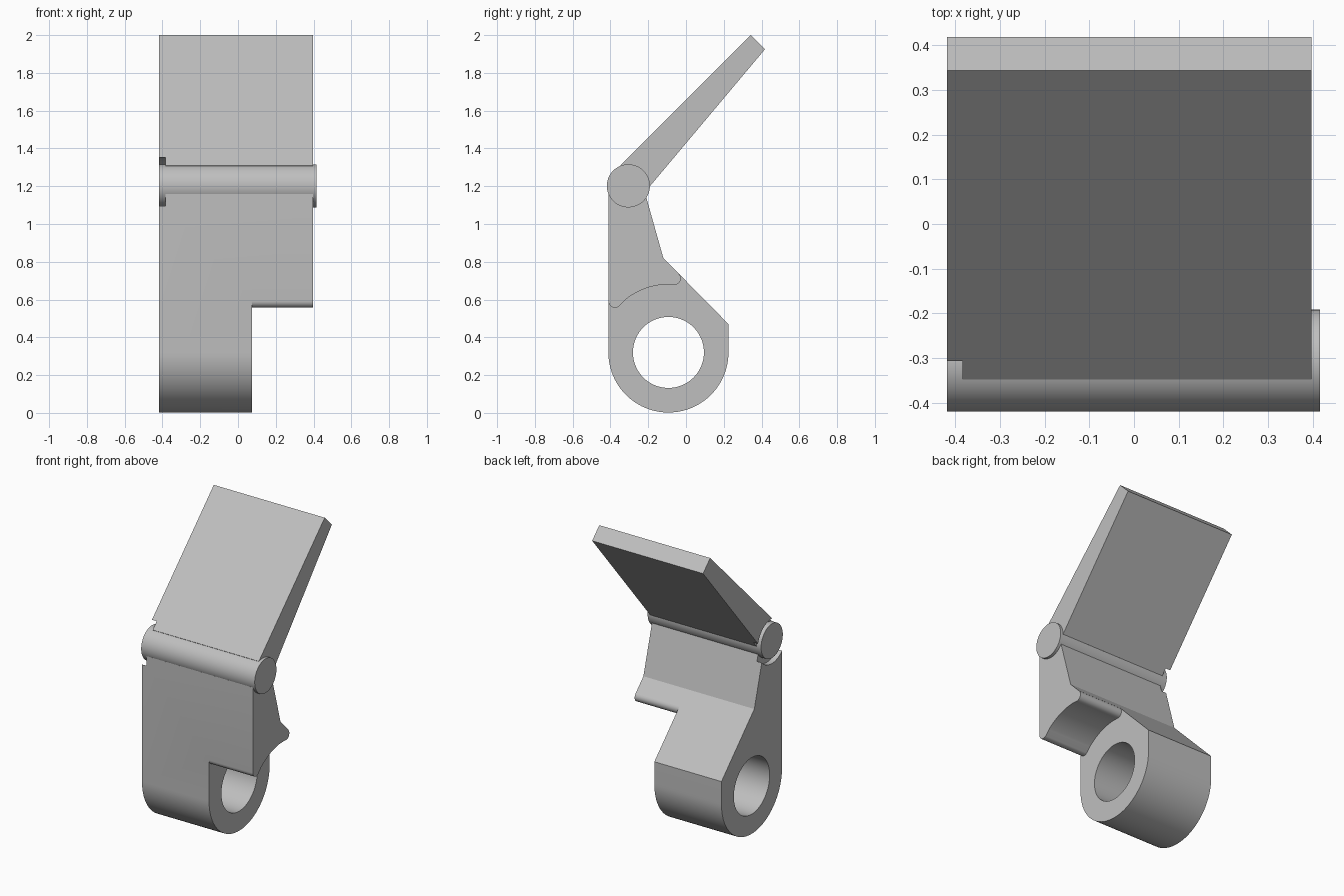
import bpy
import bmesh
import math

if "Cube" in bpy.data.objects:
    bpy.data.objects.remove(bpy.data.objects["Cube"], do_unlink=True)

grey = bpy.data.materials.new("plain_grey")
grey.use_nodes = True
COLOUR = (0.52, 0.52, 0.52, 1)
grey.diffuse_color = COLOUR
grey.node_tree.nodes["Principled BSDF"].inputs["Base Color"].default_value = COLOUR

# Shared layout in (y, z), with the width along x
LEFT, RIGHT, STEP = -0.418, 0.397, 0.075
PIN, PIN_R = (-0.305, 1.202), 0.114
BORE, BORE_R, LUG_R = (-0.093, 0.32), 0.188, 0.318


def arc(centre, r, start, end, n=24):
    angles = [math.radians(start + (end - start) * i / n) for i in range(n + 1)]
    return [(centre[0] + r * math.cos(a), centre[1] + r * math.sin(a)) for a in angles]


def prism(name, profile, x0, x1):
    """Extrude a (y, z) outline from x0 to x1."""
    bm = bmesh.new()
    face = bm.faces.new([bm.verts.new((x0, y, z)) for y, z in profile])
    out = bmesh.ops.extrude_face_region(bm, geom=[face])
    moved = [g for g in out["geom"] if isinstance(g, bmesh.types.BMVert)]
    bmesh.ops.translate(bm, vec=(x1 - x0, 0, 0), verts=moved)
    bmesh.ops.recalc_face_normals(bm, faces=bm.faces)
    mesh = bpy.data.meshes.new(name)
    bm.to_mesh(mesh)
    bm.free()
    mesh.materials.append(grey)
    obj = bpy.data.objects.new(name, mesh)
    bpy.context.collection.objects.link(obj)
    return obj


def cylinder(name, centre, r, x0, x1, n=72):
    return prism(name, arc(centre, r, 0, 360, n)[:-1], x0, x1)


def activate(obj):
    bpy.ops.object.select_all(action="DESELECT")
    obj.select_set(True)
    bpy.context.view_layer.objects.active = obj


def cut(obj, cutter):
    mod = obj.modifiers.new("cut", "BOOLEAN")
    mod.operation, mod.solver, mod.object = "DIFFERENCE", "EXACT", cutter
    activate(obj)
    bpy.ops.object.modifier_apply(modifier=mod.name)


# Bracket body: round lug at the bottom, tapering up to the hinge pin
front = BORE[0] - LUG_R
body = prism("bracket_body", arc(BORE, LUG_R, 180, 360, 48) + [
    (0.225, 0.47), (-0.12, 0.82), (-0.21, 1.14), PIN, (front, 1.16)], LEFT, RIGHT)

# Angled flap above the pin
flap = prism("angled_flap", [
    PIN, (-0.191, 1.2), (0.418, 1.925), (0.343, 2.0), (-0.348, 1.31)], LEFT, RIGHT)

# Hinge pin, projecting slightly on one side
pin = cylinder("hinge_pin", PIN, PIN_R, LEFT, 0.416)

# Cutters: bore, curved relief beside the lug, clearance around the pin end
bore = cylinder("bore_cutter", BORE, BORE_R, -1, 1)
relief = prism("relief_cutter", [(-0.6, -0.2), (-0.6, 0.592)]
               + arc((front + 0.035, 0.592), 0.035, 180, 310, 12)
               + arc(BORE, 0.36, 130, 86)
               + arc((-0.062, 0.712), 0.034, 275, 405, 12)
               + [(0.5, 0.75), (0.5, -0.2)], STEP, 1)
clearance = cylinder("clearance_cutter", PIN, 0.15, -1, -0.383)

for cutter in (bore, relief, clearance):
    cut(body, cutter)
cut(flap, clearance)
for cutter in (bore, relief, clearance):
    bpy.data.objects.remove(cutter, do_unlink=True)

for part in (body, flap, pin):
    activate(part)
    bpy.ops.object.shade_smooth_by_angle(angle=math.radians(25))
